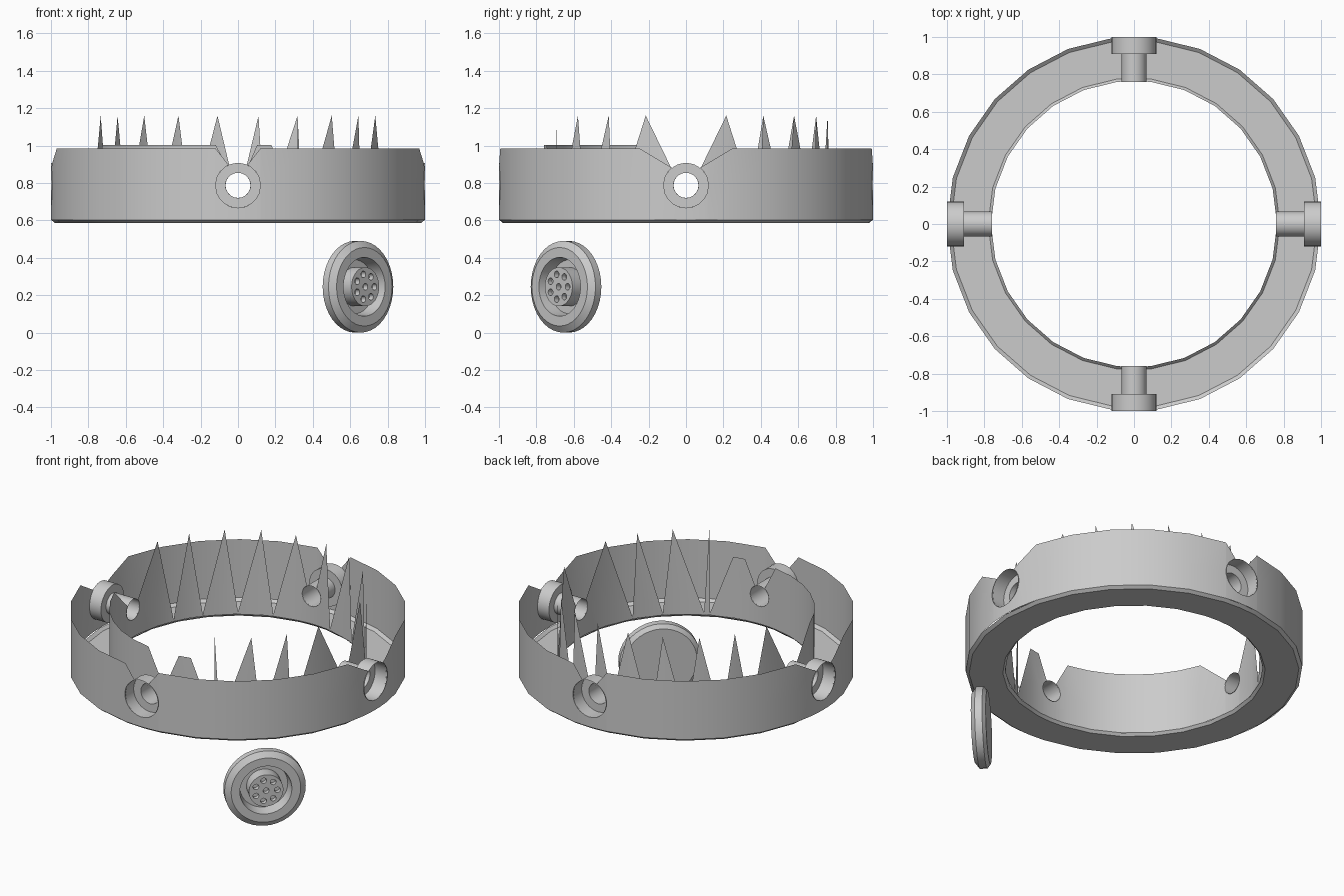
import bpy, bmesh
from math import sin, cos, pi, radians, degrees, asin, sqrt
from mathutils import Vector, Matrix

cube = bpy.data.objects.get("Cube")
if cube:
    bpy.data.objects.remove(cube, do_unlink=True)

# One plain grey material
grey = bpy.data.materials.new("plain_grey")
grey.use_nodes = True
GREY = (0.6, 0.6, 0.6, 1)
grey.diffuse_color = GREY
grey.node_tree.nodes["Principled BSDF"].inputs["Base Color"].default_value = GREY

AXLE_Z = 0.787     # height of the tube axes
BASE_Z = 0.587     # underside of the base ring
FLOOR_Z = 0.603    # foot of both walls
WALL_TOP = 0.985
PLAIN_TOP = 1.004
SPIKE_TOP = 1.16
VALLEY = 0.615


def finish(bm, name, flip=False):
    bmesh.ops.remove_doubles(bm, verts=bm.verts, dist=1e-5)
    bmesh.ops.dissolve_degenerate(bm, edges=bm.edges, dist=1e-5)
    if flip:
        bmesh.ops.reverse_faces(bm, faces=bm.faces)
    mesh = bpy.data.meshes.new(name)
    bm.to_mesh(mesh)
    bm.free()
    obj = bpy.data.objects.new(name, mesh)
    bpy.context.collection.objects.link(obj)
    mesh.materials.append(grey)
    return obj


def smooth(obj, angle=30):
    bpy.ops.object.select_all(action='DESELECT')
    obj.select_set(True)
    bpy.context.view_layer.objects.active = obj
    bpy.ops.object.shade_smooth_by_angle(angle=radians(angle))


def lathe(bm, profile, angles, matrix=Matrix()):
    """Revolve (radius, height) points around local z."""
    rings = [[bm.verts.new(matrix @ Vector((r * cos(a), r * sin(a), h))) for a in angles]
             for r, h in profile]
    n = len(angles)
    for low, high in zip(rings, rings[1:]):
        for i in range(n):
            j = (i + 1) % n
            bm.faces.new((low[i], low[j], high[j], high[i]))


def even(n):
    return [2 * pi * i / n for i in range(n)]


def facing(direction, origin):
    turn = Vector(direction).to_track_quat('Z', 'Y').to_matrix().to_4x4()
    return Matrix.Translation(origin) @ turn


def height_at(keys, angle):
    for (a, za), (b, zb) in zip(keys, keys[1:]):
        if a <= angle <= b:
            return za + (zb - za) * (angle - a) / (b - a)
    return keys[-1][1]


def wall_quadrant(bm, quadrant, radius, hole, keys):
    """Curved wall with a shaped top edge and round openings on both axes."""
    near = [degrees(asin(hole * f / radius)) for f in (0.3, 0.55, 0.8, 0.93, 1)]
    angles = sorted({a for a, z in keys} | set(near) | {90 - a for a in near})
    columns = []
    for a in angles:
        side = radius * sin(radians(min(a, 90 - a)))
        h = sqrt(max(hole ** 2 - side ** 2, 0))
        top = height_at(keys, a)
        world = radians((a, 180 - a, 180 + a, 360 - a)[quadrant])
        columns.append([(radius * cos(world), radius * sin(world), z) for z in
                        (FLOOR_Z, min(AXLE_Z - h, top), min(AXLE_Z + h, top), top)])
    if quadrant % 2:
        columns.reverse()
    for left, right in zip(columns, columns[1:]):
        for k in (0, 2):
            corners = (left[k], right[k], right[k + 1], left[k + 1])
            if max(left[k + 1][2] - left[k][2], right[k + 1][2] - right[k][2]) > 1e-4:
                bm.faces.new([bm.verts.new(c) for c in corners])


# Outer wall, with wide notches on the x axis and narrow ones on the y axis
START, END = 14.4, 83.1
steps = [START + (END - START) * i / 5 for i in range(6)]
outer_keys = ([(0, AXLE_Z), (4.3, 0.881)] + [(a, WALL_TOP) for a in steps]
              + [(87.1, 0.896), (90, AXLE_Z)])
bm = bmesh.new()
for q in range(4):
    wall_quadrant(bm, q, 1.0, 0.12, outer_keys)
smooth(finish(bm, "outer_wall"))


# Inner wall: spikes with leaning sides, one plain quadrant, one blunt tooth
def spikes(valleys):
    tips = [(16.35 * (i + 1), SPIKE_TOP) for i in range(len(valleys) + 1)]
    return sorted(tips + [(v, VALLEY) for v in valleys])


leaning = spikes((30.5, 44.6, 63.1, 79.3))
upright = spikes((25, 39.1, 55, 70.9))
blunt = spikes((30.5, 44.6, 63.1)) + [(65.7, VALLEY), (76.5, PLAIN_TOP), (82.3, PLAIN_TOP)]
plain = [(19 + 62 * i / 6, PLAIN_TOP) for i in range(7)]
bm = bmesh.new()
for q, edge in enumerate((leaning, upright, plain, blunt)):
    keys = [(0, AXLE_Z), (4, 0.828)] + edge + [(87.4, 0.844), (90, AXLE_Z)]
    wall_quadrant(bm, q, 0.765, 0.067, keys)
smooth(finish(bm, "spiked_inner_wall", flip=True))

# Base plate with chamfered rims
ring_angles = sorted({round(radians(w), 5) for a in [0, 90] + steps
                      for w in (a, 180 - a, 180 + a, (360 - a) % 360)})
bm = bmesh.new()
lathe(bm, [(0.765, FLOOR_Z), (0.78, BASE_Z), (0.98, BASE_Z), (1.0, FLOOR_Z)], ring_angles)
smooth(finish(bm, "base_ring"), 20)

# Four stepped tubes joining the walls
for name, d in (("front", (0, -1, 0)), ("back", (0, 1, 0)),
                ("left", (1, 0, 0)), ("right", (-1, 0, 0))):
    bm = bmesh.new()
    lathe(bm, [(0.067, 0.76), (0.067, 0.91), (0.12, 0.91), (0.12, 1.0)],
          even(32), facing(d, (0, 0, AXLE_Z)))
    smooth(finish(bm, name + "_tube"))

# Separate round plug with a recessed face and a central boss
place = facing((1, -1, 0), (0.64, -0.64, 0.245))
profile = [(0, -0.04), (0.22, -0.04), (0.245, -0.02), (0.245, 0.024), (0.21, 0.05),
           (0.157, 0.05), (0.145, -0.025), (0.104, -0.025), (0.104, 0.058), (0, 0.058)]
bm = bmesh.new()
lathe(bm, profile, even(40), place)
plug = finish(bm, "round_plug")

# Sockets drilled in the boss
bm = bmesh.new()
centres = [(0, 0)] + [(0.068 * cos(a), 0.068 * sin(a)) for a in even(7)]
for x, y in centres:
    bmesh.ops.create_cone(bm, cap_ends=True, segments=14, radius1=0.018, radius2=0.018,
                          depth=0.06, matrix=place @ Matrix.Translation((x, y, 0.058)))
cutter = finish(bm, "socket_cutter")
cutter.hide_render = True
drill = plug.modifiers.new("sockets", 'BOOLEAN')
drill.operation = 'DIFFERENCE'
drill.solver = 'EXACT'
drill.object = cutter
bpy.ops.object.select_all(action='DESELECT')
plug.select_set(True)
bpy.context.view_layer.objects.active = plug
bpy.ops.object.modifier_apply(modifier="sockets")
bpy.data.objects.remove(cutter, do_unlink=True)
smooth(plug)
